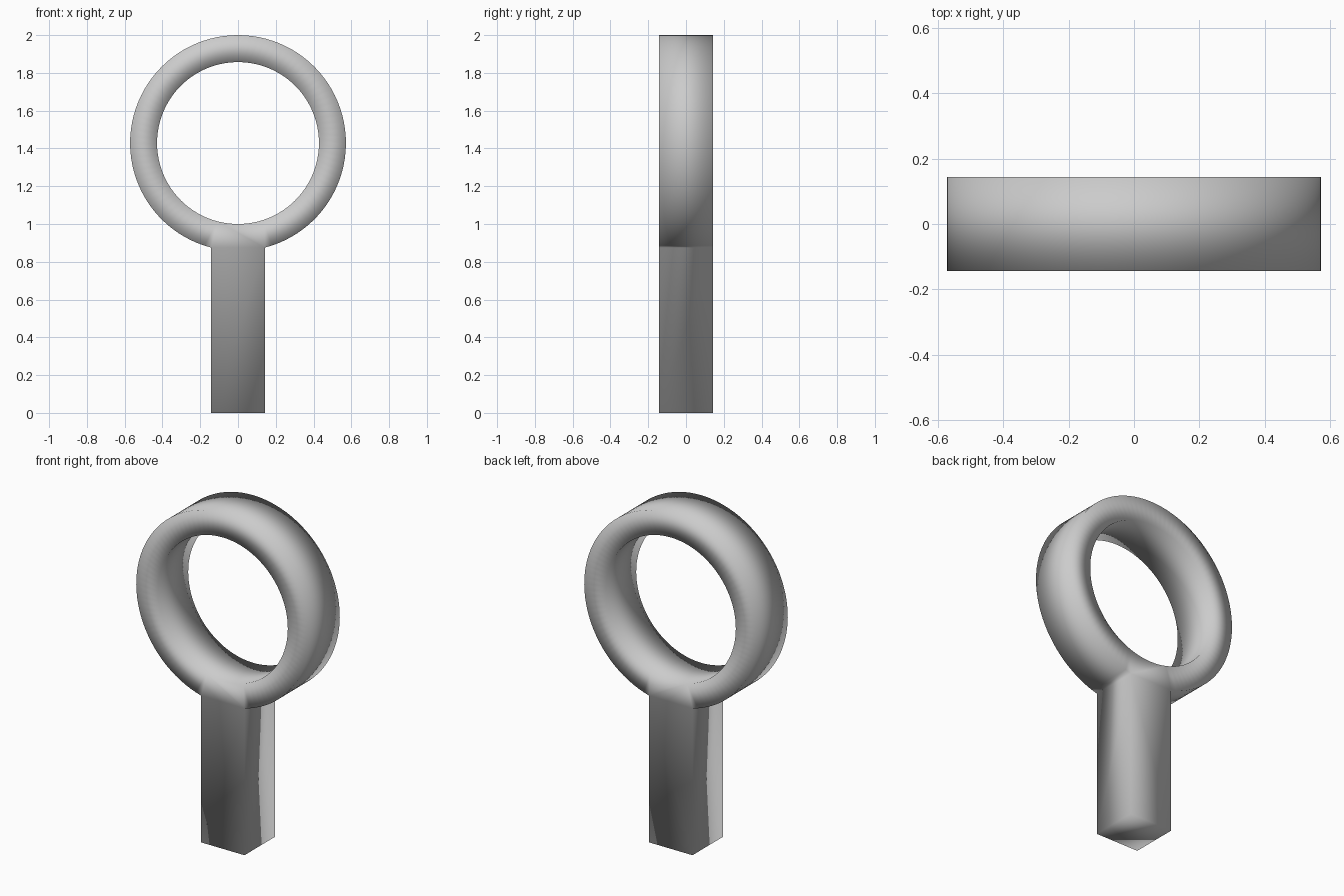
import bpy, bmesh
from math import sin, cos, asin, pi

if "Cube" in bpy.data.objects:
    bpy.data.objects.remove(bpy.data.objects["Cube"])

HALF = 1 / 7              # half width of the post and half depth of everything
R_OUT, R_IN = 4 / 7, 3 / 7
CZ = 10 / 7               # height of the ring centre
SEGS, GAP_SEGS = 88, 8    # segments of the open arc, and above the post

bm = bmesh.new()


def point(r, a):
    # angle measured from straight down
    return bm.verts.new((r * sin(a), -HALF, CZ - r * cos(a)))


# Ring front: quads from one post corner round to the other
gap = asin(HALF / R_OUT)
angles = [gap + (2 * pi - 2 * gap) * i / SEGS for i in range(SEGS + 1)]
outer = [point(R_OUT, a) for a in angles]
inner = [point(R_IN, a) for a in angles]
for i in range(SEGS):
    bm.faces.new((outer[i], outer[i + 1], inner[i + 1], inner[i]))

# Junction front: closes the ring above the post
arc = [point(R_IN, -gap + 2 * gap * i / GAP_SEGS) for i in range(1, GAP_SEGS)]
bm.faces.new([outer[-1], outer[0], inner[0]] + arc[::-1] + [inner[-1]])

# Post front
foot = [bm.verts.new((x, -HALF, 0)) for x in (-HALF, HALF)]
bm.faces.new((foot[0], foot[1], outer[0], outer[-1]))

# Thicken the outline front to back
back = bmesh.ops.extrude_face_region(bm, geom=bm.faces[:], use_keep_orig=True)
bmesh.ops.translate(bm, vec=(0, 2 * HALF, 0),
                    verts=[g for g in back["geom"] if isinstance(g, bmesh.types.BMVert)])
bmesh.ops.recalc_face_normals(bm, faces=bm.faces[:])

# Soft shading over the whole body, as one continuous surface
for f in bm.faces:
    f.smooth = True

mesh = bpy.data.meshes.new("ring_on_post")
bm.to_mesh(mesh)
bm.free()
obj = bpy.data.objects.new("ring_on_post", mesh)
bpy.context.collection.objects.link(obj)
